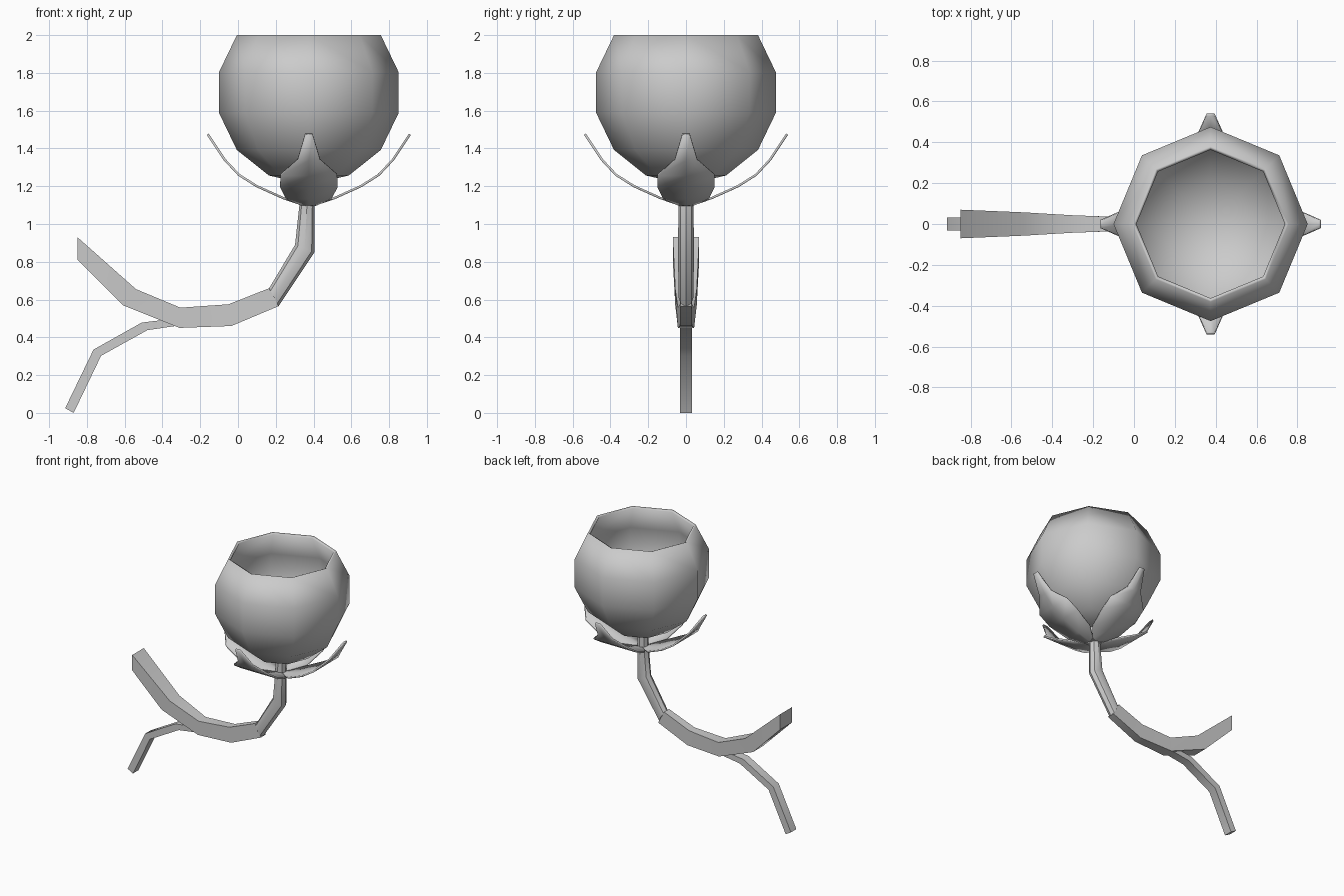
import bpy, bmesh, math
from mathutils import Vector, Matrix

if "Cube" in bpy.data.objects:
    bpy.data.objects.remove(bpy.data.objects["Cube"])

CX = 0.375  # flower axis


def finish(bm, name, angle=40):
    bmesh.ops.recalc_face_normals(bm, faces=bm.faces)
    me = bpy.data.meshes.new(name)
    bm.to_mesh(me)
    bm.free()
    ob = bpy.data.objects.new(name, me)
    bpy.context.collection.objects.link(ob)
    bpy.ops.object.select_all(action='DESELECT')
    ob.select_set(True)
    bpy.context.view_layer.objects.active = ob
    bpy.ops.object.shade_smooth_by_angle(angle=math.radians(angle))
    return ob


def loft(name, stations, sides):
    """Sweep a section between upper and lower outline points in the xz plane.
    Station: (upper x, upper z, lower x, lower z, half width in y)."""
    bm = bmesh.new()
    rings = []
    for ux, uz, lx, lz, w in stations:
        up, low = Vector((ux, 0, uz)), Vector((lx, 0, lz))
        mid, half = (up + low) / 2, (up - low) / 2
        if sides == 4:
            sec = [(1, 1), (-1, 1), (-1, -1), (1, -1)]
        else:
            sec = [(math.cos(2 * math.pi * i / sides), math.sin(2 * math.pi * i / sides))
                   for i in range(sides)]
        rings.append([bm.verts.new(mid + half * a + Vector((0, w * b, 0))) for a, b in sec])
    for r0, r1 in zip(rings, rings[1:]):
        for i in range(sides):
            j = (i + 1) % sides
            bm.faces.new((r0[i], r0[j], r1[j], r1[i]))
    bm.faces.new(rings[0])
    bm.faces.new(rings[-1])
    return finish(bm, name)


# Cup: eight-sided sphere with its cap removed and a thin inner wall
R, CZ = 0.4875, 1.696
bm = bmesh.new()
bmesh.ops.create_uvsphere(bm, u_segments=8, v_segments=7, radius=R)
bmesh.ops.delete(bm, geom=[v for v in bm.verts if v.co.z > 0.4], context='VERTS')
bmesh.ops.translate(bm, verts=bm.verts, vec=(CX, 0, CZ))
cup = finish(bm, "flower_cup", 50)
m = cup.modifiers.new("wall", 'SOLIDIFY')
m.thickness = 0.02
m.offset = -1

# Sepals: four curved leaves (radius, height, half width)
profile = [(0.0, 1.10, 0.03), (0.04, 1.105, 0.045), (0.135, 1.137, 0.12), (0.275, 1.20, 0.152),
           (0.37, 1.26, 0.15), (0.445, 1.34, 0.06), (0.535, 1.475, 0.02)]
for k in range(4):
    bm = bmesh.new()
    rows = [[bm.verts.new((r, s * w, z)) for s in (-1, 0, 1)] for r, z, w in profile]
    for a, b in zip(rows, rows[1:]):
        for i in range(2):
            bm.faces.new((a[i], b[i], b[i + 1], a[i + 1]))
    bm.transform(Matrix.Translation((CX, 0, 0)) @ Matrix.Rotation(k * math.pi / 2, 4, 'Z'))
    sepal = finish(bm, f"sepal_{k + 1}")
    m = sepal.modifiers.new("thickness", 'SOLIDIFY')
    m.thickness = 0.012
    m.offset = 0

# Round upper stem
loft("upper_stem", [(0.327, 1.225, 0.407, 1.225, 0.04), (0.325, 1.10, 0.405, 1.10, 0.04),
                    (0.302, 0.89, 0.405, 0.85, 0.042), (0.165, 0.66, 0.215, 0.565, 0.04)], 8)

# Square-sectioned branch widening towards its cut end
loft("branch", [(0.165, 0.66, 0.215, 0.565, 0.03), (-0.05, 0.575, -0.035, 0.46, 0.033),
                (-0.305, 0.557, -0.31, 0.45, 0.043), (-0.54, 0.655, -0.61, 0.57, 0.057),
                (-0.85, 0.93, -0.85, 0.812, 0.07)], 4)

# Slim lower stem reaching the ground
loft("lower_stem", [(-0.2, 0.53, -0.2, 0.49, 0.033), (-0.33, 0.50, -0.33, 0.46, 0.033),
                    (-0.51, 0.478, -0.48, 0.438, 0.033), (-0.765, 0.335, -0.725, 0.302, 0.033),
                    (-0.915, 0.025, -0.87, 0.0, 0.033)], 4)
